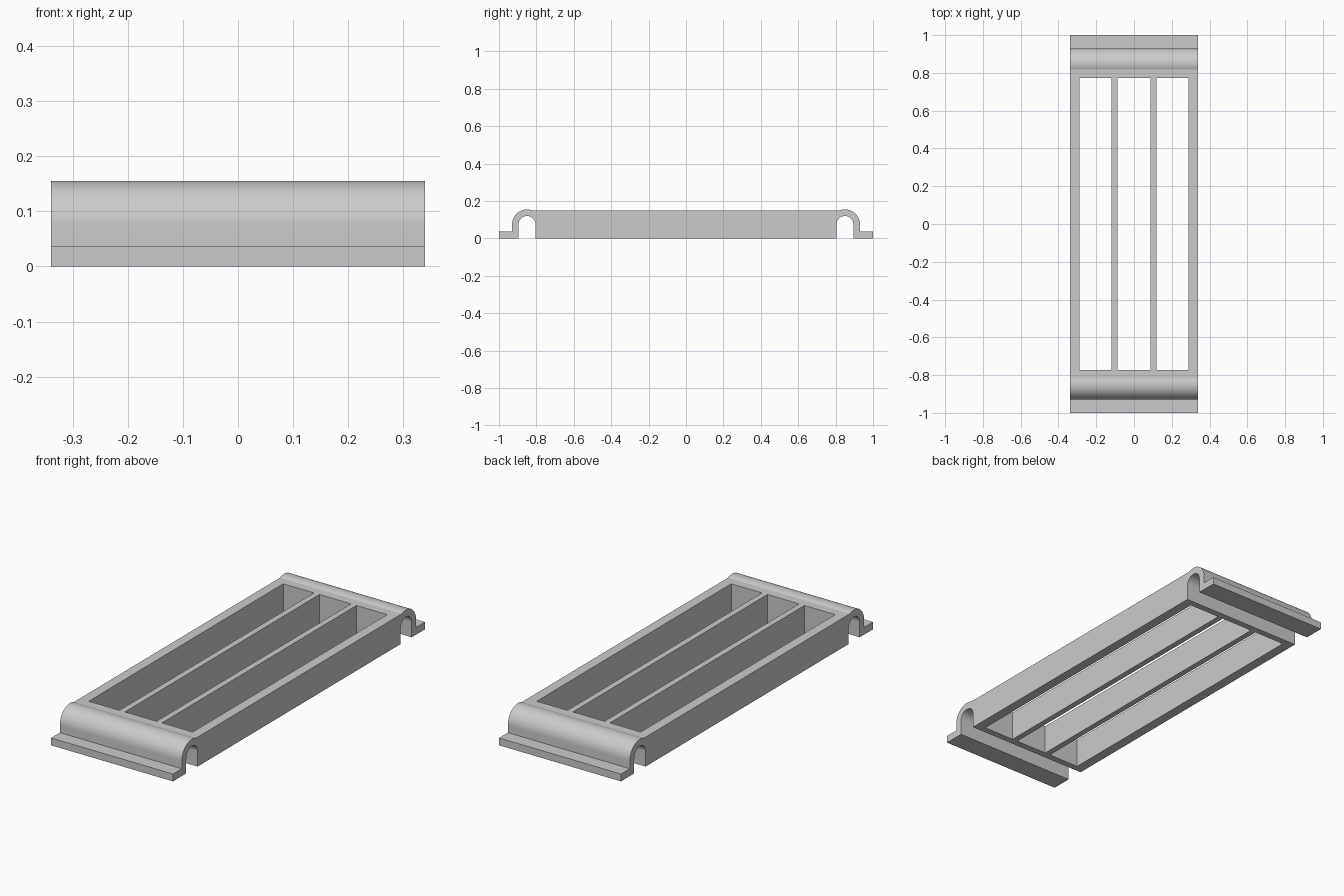
import bpy, bmesh, math

cube = bpy.data.objects.get("Cube")
if cube:
    bpy.data.objects.remove(cube, do_unlink=True)

HALF_W = 0.339                    # half width of the tray
TOP, FLANGE = 0.148, 0.037        # heights of the frame and the end flanges
ARCH_Y, ARCH_Z = 0.85, 0.075      # centre of the clip arch
R_IN, R_OUT = 0.045, 0.08
STEPS = 24

grey = bpy.data.materials.new("plain grey")
grey.use_nodes = True
colour = (0.6, 0.6, 0.6, 1)
grey.diffuse_color = colour
grey.node_tree.nodes["Principled BSDF"].inputs["Base Color"].default_value = colour


def arc(radius, start, end):
    """Points on the clip arch in the (y, z) plane."""
    angles = [start + (end - start) * i / STEPS for i in range(STEPS + 1)]
    return [(ARCH_Y + radius * math.cos(a), ARCH_Z + radius * math.sin(a)) for a in angles]


def prism(name, outline, x0, x1):
    """Extrude a (y, z) outline along x."""
    bm = bmesh.new()
    face = bm.faces.new([bm.verts.new((x0, y, z)) for y, z in outline])
    new = bmesh.ops.extrude_face_region(bm, geom=[face])["geom"]
    moved = [v for v in new if isinstance(v, bmesh.types.BMVert)]
    bmesh.ops.translate(bm, verts=moved, vec=(x1 - x0, 0, 0))
    bmesh.ops.recalc_face_normals(bm, faces=bm.faces)
    mesh = bpy.data.meshes.new(name)
    bm.to_mesh(mesh)
    bm.free()
    mesh.materials.append(grey)
    obj = bpy.data.objects.new(name, mesh)
    bpy.context.collection.objects.link(obj)
    return obj


# Side profile: frame wall, channel, flange, outer arch, then its mirror image
wall = ARCH_Y - R_IN
lip = ARCH_Y + R_OUT
meet = math.pi - math.asin((TOP - ARCH_Z) / R_OUT)
half = [(wall, 0)] + arc(R_IN, math.pi, 0)
half += [(ARCH_Y + R_IN, 0), (1, 0), (1, FLANGE), (lip, FLANGE)]
half += arc(R_OUT, 0, meet)
outline = half + [(-y, z) for y, z in reversed(half)]
tray = prism("slotted_tray", outline, -HALF_W, HALF_W)

# Three long open slots
end = 0.772
slot = [(-end, -0.1), (end, -0.1), (end, 0.3), (-end, 0.3)]
for x0, x1 in ((-0.289, -0.118), (-0.088, 0.088), (0.118, 0.289)):
    cutter = prism("slot_cutter", slot, x0, x1)
    cutter.hide_render = True
    cut = tray.modifiers.new("slot", "BOOLEAN")
    cut.operation, cut.solver, cut.object = "DIFFERENCE", "EXACT", cutter
    bpy.context.view_layer.objects.active = tray
    bpy.ops.object.modifier_apply(modifier=cut.name)
    bpy.data.objects.remove(cutter, do_unlink=True)

# Smooth arches with crisp edges
bpy.ops.object.select_all(action="DESELECT")
tray.select_set(True)
bpy.context.view_layer.objects.active = tray
bpy.ops.object.shade_smooth_by_angle(angle=math.radians(20))
